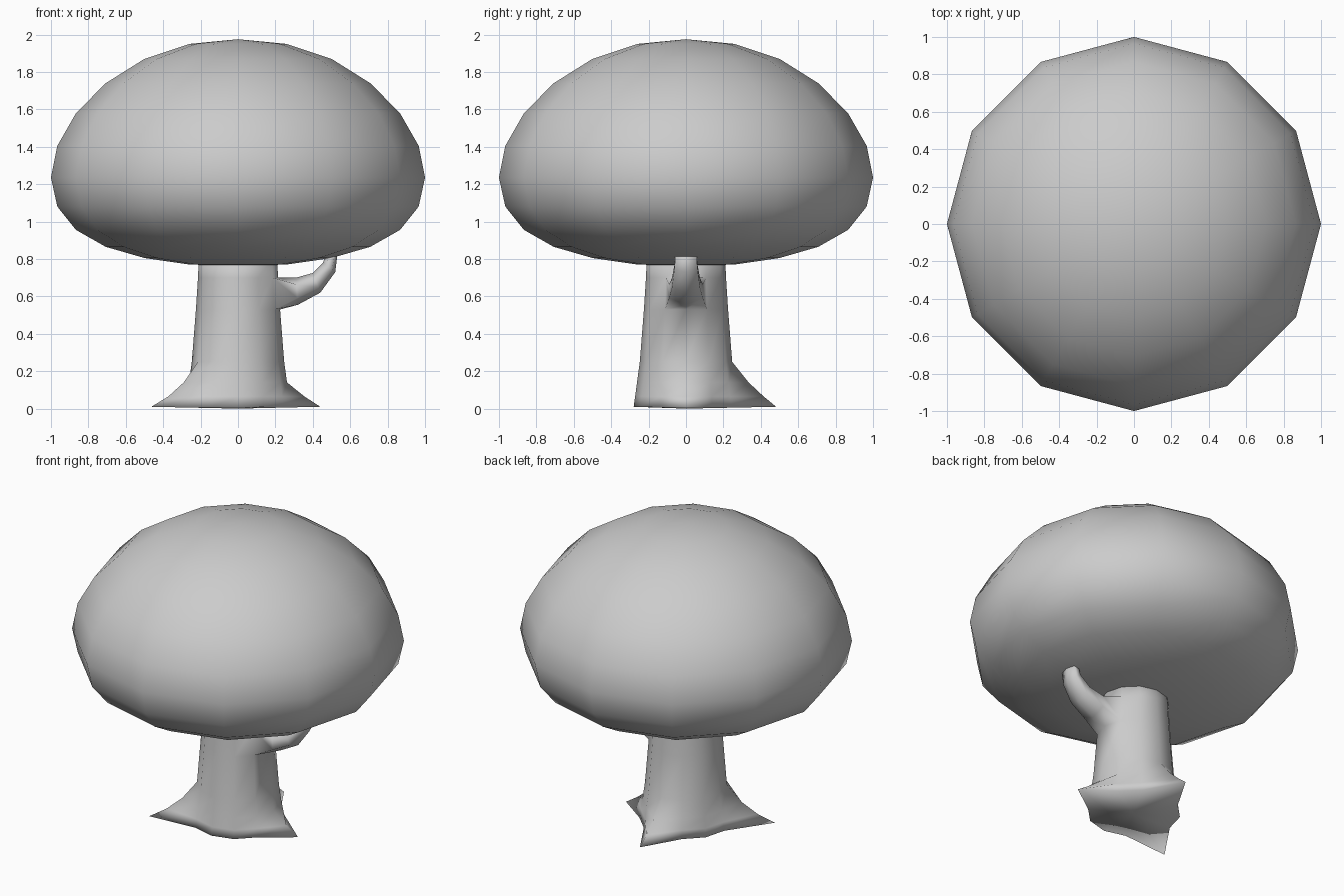
import bpy, bmesh
from math import cos, sin, radians

if "Cube" in bpy.data.objects:
    bpy.data.objects.remove(bpy.data.objects["Cube"])

N = 12


def ring(bm, radii, z):
    return [bm.verts.new((r * cos(radians(30 * i)), r * sin(radians(30 * i)), z))
            for i, r in enumerate(radii)]


def bridge(bm, a, b):
    n = len(a)
    return [bm.faces.new((a[i], a[(i + 1) % n], b[(i + 1) % n], b[i])) for i in range(n)]


def fan(bm, loop, z):
    c = bm.verts.new((0, 0, z))
    for i in range(len(loop)):
        bm.faces.new((loop[i], loop[(i + 1) % len(loop)], c))


def finish(bm, name):
    bmesh.ops.recalc_face_normals(bm, faces=bm.faces)
    for f in bm.faces:
        f.smooth = True
    mesh = bpy.data.meshes.new(name)
    bm.to_mesh(mesh)
    bm.free()
    bpy.context.collection.objects.link(bpy.data.objects.new(name, mesh))


# Canopy: 12-sided squashed ball, flatter underneath
bm = bmesh.new()
heights = [0.77, 0.805, 0.865, 0.955, 1.08, 1.235, 1.405, 1.58, 1.74, 1.87, 1.95]
rings = [ring(bm, [sin(radians(15 * (k + 1)))] * N, z) for k, z in enumerate(heights)]
for a, b in zip(rings, rings[1:]):
    bridge(bm, a, b)
fan(bm, rings[0], 0.765)
fan(bm, rings[-1], 1.975)
finish(bm, "canopy")

# Trunk: 12-sided, with three roots pulled out (right, back, front left)
bm = bmesh.new()
levels = [  # height, trunk radius, root radii by side index
    (0.01, 0.28, {0: 0.44, 3: 0.482, 7: 0.535}),
    (0.065, 0.272, {0: 0.355, 3: 0.415, 7: 0.43}),
    (0.14, 0.262, {0: 0.262, 3: 0.335, 7: 0.335}),
    (0.25, 0.247, {}),
    (0.53, 0.225, {}),
    (0.70, 0.214, {}),
    (0.80, 0.21, {}),
]
rings = [ring(bm, [roots.get(i, r) for i in range(N)], z) for z, r, roots in levels]
walls = [bridge(bm, a, b) for a, b in zip(rings, rings[1:])]
fan(bm, rings[0], 0.0)
fan(bm, rings[-1], 0.80)

# Branch: grown out of the two right-hand trunk faces, curving up into the canopy
for i in (0, N - 1):
    bm.faces.remove(walls[4][i])
lo, hi = rings[4], rings[5]
loop = [lo[0], lo[1], hi[1], hi[0], hi[-1], lo[-1]]
sections = [  # lower x, z, upper x, z, half width
    (0.32, 0.555, 0.31, 0.70, 0.09),
    (0.44, 0.62, 0.40, 0.725, 0.075),
    (0.52, 0.73, 0.455, 0.78, 0.062),
    (0.535, 0.85, 0.475, 0.85, 0.055),
]
for x0, z0, x1, z1, w in sections:
    shape = [(0, 0), (0.25, w), (0.75, w), (1, 0), (0.75, -w), (0.25, -w)]
    new = [bm.verts.new((x0 + (x1 - x0) * t, y, z0 + (z1 - z0) * t)) for t, y in shape]
    bridge(bm, loop, new)
    loop = new
bm.faces.new(loop)
finish(bm, "trunk")
